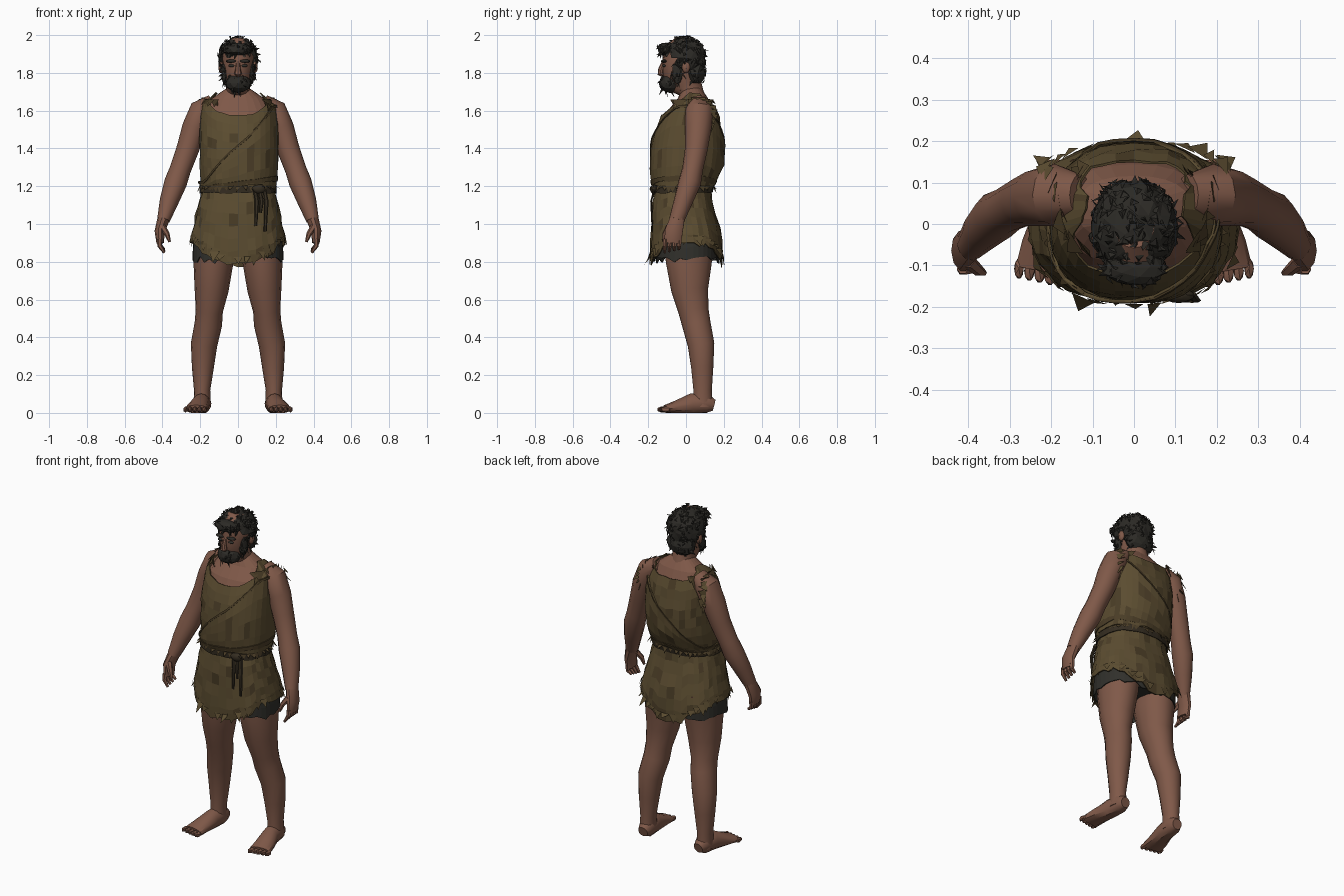
import bpy, bmesh, math, random
from math import sin, cos, pi
from mathutils import Vector

random.seed(4)
rnd = random.uniform
if "Cube" in bpy.data.objects:
    bpy.data.objects.remove(bpy.data.objects["Cube"])


def material(name, rgb):
    m = bpy.data.materials.new(name)
    m.use_nodes = True
    m.diffuse_color = (*rgb, 1)
    bsdf = m.node_tree.nodes["Principled BSDF"]
    bsdf.inputs["Base Color"].default_value = (*rgb, 1)
    bsdf.inputs["Roughness"].default_value = 0.9
    return m


skin = material("skin", (0.215, 0.1, 0.066))
cloth = material("olive_cloth", (0.105, 0.073, 0.03))
worn = material("worn_cloth", (0.07, 0.047, 0.02))
strap = material("dark_strap", (0.035, 0.026, 0.015))
lining = material("dark_lining", (0.03, 0.029, 0.024))
hair = material("black_hair", (0.025, 0.023, 0.019))
smooth_parts = []


def finish(name, bm, mats, smooth=False):
    bmesh.ops.recalc_face_normals(bm, faces=bm.faces[:])
    mesh = bpy.data.meshes.new(name)
    bm.to_mesh(mesh)
    bm.free()
    for m in mats:
        mesh.materials.append(m)
    ob = bpy.data.objects.new(name, mesh)
    bpy.context.collection.objects.link(ob)
    if smooth:
        smooth_parts.append(ob)
    return ob


def bridge(bm, rings, closed=True):
    n = len(rings[0])
    for lower, upper in zip(rings, rings[1:]):
        for i in range(n if closed else n - 1):
            j = (i + 1) % n
            bm.faces.new((lower[i], lower[j], upper[j], upper[i]))


def loft(name, sections, mat, n=12, side=1, ref=(0, 1, 0)):
    """Tube through (x, y, z, half width, half depth) sections."""
    bm, rings = bmesh.new(), []
    pts = [Vector((s[0] * side, s[1], s[2])) for s in sections]
    for i, (p, s) in enumerate(zip(pts, sections)):
        t = (pts[min(i + 1, len(pts) - 1)] - pts[max(i - 1, 0)]).normalized()
        u = Vector(ref).cross(t).normalized()
        v = t.cross(u)
        ring = [p + u * s[3] * cos(k * 2 * pi / n) + v * s[4] * sin(k * 2 * pi / n) for k in range(n)]
        rings.append([bm.verts.new((q.x, q.y, max(q.z, 0))) for q in ring])
    bridge(bm, rings)
    bm.faces.new(rings[0])
    bm.faces.new(rings[-1])
    return finish(name, bm, [mat], True)


def blob(name, center, radii, mat, jitter=0.0, locks=0.0, keep=None, detail=2):
    """Ellipsoid, optionally trimmed and covered with hair locks."""
    bm = bmesh.new()
    bmesh.ops.create_icosphere(bm, subdivisions=detail, radius=1)
    c = Vector(center)
    for v in bm.verts:
        k = 1 + rnd(-jitter, jitter)
        v.co = c + Vector([v.co[i] * radii[i] * k for i in range(3)])
    if keep:
        gone = [f for f in bm.faces if not keep(f.calc_center_median())]
        bmesh.ops.delete(bm, geom=gone, context="FACES")
    if locks:
        for f in list(bm.faces):
            if random.random() > locks:
                continue
            p = f.calc_center_median()
            out = (p - c).normalized()
            flow = Vector((rnd(-1, 1), rnd(-1, 1), rnd(-1.6, 0.3)))
            across = out.cross(flow).normalized() * 0.012
            tip = p + out * rnd(0.004, 0.014) + flow * 0.016
            root = p - flow * 0.01
            a, b, d, e = [bm.verts.new(q) for q in (root - across, root + across, tip, p + out * 0.01)]
            for tri in ((a, d, e), (d, b, e), (b, a, e)):
                bm.faces.new(tri)
    return finish(name, bm, [mat], not locks)


# Body outline: height, half width, front y, back y
OUTLINE = [(0.76, 0.255, -0.185, 0.19), (0.9, 0.25, -0.185, 0.19), (1.0, 0.23, -0.18, 0.17),
           (1.1, 0.21, -0.175, 0.14), (1.18, 0.185, -0.16, 0.125), (1.23, 0.195, -0.175, 0.15),
           (1.32, 0.2, -0.18, 0.19), (1.45, 0.2, -0.17, 0.19), (1.56, 0.2, -0.135, 0.175),
           (1.63, 0.19, -0.095, 0.15), (1.68, 0.14, -0.045, 0.125), (1.73, 0.06, -0.03, 0.09)]


def on_body(a, z, off=0.0):
    z = min(max(z, OUTLINE[0][0]), OUTLINE[-1][0])
    for lo, hi in zip(OUTLINE, OUTLINE[1:]):
        if z <= hi[0]:
            break
    f = (z - lo[0]) / (hi[0] - lo[0])
    rx, front, back = [lo[i] + (hi[i] - lo[i]) * f for i in (1, 2, 3)]
    soft = lambda v: math.copysign(abs(v) ** 0.85, v)
    return Vector(((rx + off) * soft(cos(a)),
                   (front + back) / 2 + ((back - front) / 2 + off) * soft(sin(a)), z))


def shell(name, low, high, off, mats, rows=5, cols=36, ragged=0.0, crease=0.0):
    """Garment layer around the body between two height rules."""
    bm, rings = bmesh.new(), []
    angles = [i * 2 * pi / cols for i in range(cols)]
    lows = [low(a) + rnd(-ragged, ragged) for a in angles]
    highs = [high(a) + rnd(-ragged, ragged) * 0.4 for a in angles]
    for r in range(rows + 1):
        rings.append([bm.verts.new(on_body(a, l + (h - l) * r / rows, off + rnd(-crease, crease)))
                      for a, l, h in zip(angles, lows, highs)])
    bridge(bm, rings)
    for f in bm.faces:
        if len(mats) > 1 and random.random() < 0.12:
            f.material_index = 1
    ob = finish(name, bm, mats)
    mod = ob.modifiers.new("thickness", "SOLIDIFY")
    mod.thickness = 0.006
    return ob


def tatters(name, spots, mat, size):
    """Torn triangular scraps hanging from the given points."""
    bm = bmesh.new()
    for p, out in spots:
        side = out.cross(Vector((0, 0, 1))).normalized() * size * rnd(0.3, 0.6)
        tip = p + out * rnd(0, size * 0.5) + Vector((rnd(-0.3, 0.3), rnd(-0.3, 0.3), rnd(-1.2, -0.4))) * size
        bm.faces.new([bm.verts.new(q) for q in (p - side, tip, p + side)])
    return finish(name, bm, [mat])


# Torso, neck and head
shell("torso", lambda a: 1.15, lambda a: 1.73, -0.016, [skin], rows=9, cols=24)
loft("head_and_neck", [(0, 0.045, 1.62, 0.075, 0.07), (0, 0.03, 1.7, 0.062, 0.062),
     (0, 0, 1.74, 0.066, 0.085), (0, -0.015, 1.78, 0.076, 0.105), (0, -0.018, 1.85, 0.082, 0.11),
     (0, -0.01, 1.93, 0.08, 0.1), (0, 0, 1.97, 0.05, 0.06)], skin, 16)
loft("nose", [(0, -0.118, 1.86, 0.01, 0.01), (0, -0.133, 1.82, 0.014, 0.014),
     (0, -0.136, 1.795, 0.02, 0.015), (0, -0.12, 1.785, 0.01, 0.01)], skin, 8)

# Hair and beard
blob("hair", (0, -0.008, 1.88), (0.103, 0.114, 0.108), hair, 0.05, 0.55,
     lambda p: (p.z > 1.89 or p.y > -0.045), 3)
blob("nape_hair", (0, 0.045, 1.8), (0.088, 0.06, 0.075), hair, 0.06, 0.5)
blob("fringe", (0, -0.105, 1.925), (0.075, 0.045, 0.036), hair, 0.08, 0.5)
blob("beard", (0, -0.085, 1.745), (0.068, 0.06, 0.05), hair, 0.04, 0.3)

# Face details, arms, hands, legs and feet on both sides
for word, s in (("left", 1), ("right", -1)):
    blob(word + "_sideburn", (s * 0.072, -0.045, 1.8), (0.016, 0.03, 0.06), hair, 0.08, 0.3)
    blob(word + "_ear", (s * 0.09, 0, 1.83), (0.014, 0.022, 0.032), skin)
    blob(word + "_eye", (s * 0.034, -0.116, 1.838), (0.018, 0.01, 0.008), lining)
    blob(word + "_brow", (s * 0.036, -0.117, 1.862), (0.03, 0.016, 0.009), hair)

    loft(word + "_arm", [(0.13, 0.07, 1.65, 0.04, 0.05), (0.19, 0.07, 1.6, 0.068, 0.075),
         (0.23, 0.065, 1.51, 0.066, 0.07), (0.265, 0.055, 1.4, 0.06, 0.06),
         (0.305, 0.035, 1.29, 0.056, 0.055), (0.33, 0.02, 1.22, 0.06, 0.06),
         (0.365, -0.015, 1.12, 0.05, 0.05), (0.395, -0.05, 1.02, 0.034, 0.04)], skin, side=s)
    loft(word + "_palm", [(0.393, -0.045, 1.03, 0.033, 0.04), (0.415, -0.065, 0.96, 0.027, 0.05),
         (0.412, -0.07, 0.9, 0.02, 0.046)], skin, 10, s)
    for i in range(4):
        y = -0.108 + i * 0.025
        loft(f"{word}_finger_{i + 1}", [(0.414, y, 0.92, 0.014, 0.013), (0.415, y - 0.004, 0.885, 0.013, 0.012),
             (0.39, y - 0.005, 0.848 + 0.006 * i, 0.007, 0.007)], skin, 6, s)
    loft(word + "_thumb", [(0.4, -0.09, 0.985, 0.018, 0.018), (0.375, -0.113, 0.945, 0.014, 0.014),
         (0.362, -0.118, 0.905, 0.007, 0.007)], skin, 6, s)

    loft(word + "_leg", [(0.125, 0.02, 0.95, 0.1, 0.14), (0.13, 0.015, 0.8, 0.106, 0.125),
         (0.14, 0.02, 0.65, 0.09, 0.1), (0.152, 0.04, 0.54, 0.072, 0.082),
         (0.157, 0.055, 0.47, 0.073, 0.077), (0.18, 0.08, 0.36, 0.07, 0.072),
         (0.186, 0.086, 0.24, 0.058, 0.06), (0.19, 0.088, 0.12, 0.043, 0.05),
         (0.19, 0.088, 0.03, 0.046, 0.055)], skin, 14, s)
    loft(word + "_foot", [(0.185, 0.148, 0.04, 0.03, 0.03), (0.187, 0.11, 0.05, 0.046, 0.055),
         (0.195, 0.03, 0.045, 0.046, 0.058), (0.213, -0.05, 0.03, 0.058, 0.036),
         (0.222, -0.11, 0.02, 0.064, 0.022)], skin, 12, s, (0, 0, 1))
    for i in range(5):
        blob(f"{word}_toe_{i + 1}", (s * (0.178 + i * 0.025), -0.128 + 0.005 * i, 0.018),
             (0.017 - 0.001 * i, 0.028, 0.017), skin, detail=1)


# Tunic with an open neck and a diagonal wrap over it
def neckline(a):
    depth = 0.17 if sin(a) < 0 else 0.1
    return 1.695 - depth * max(0, abs(sin(a)) - 0.3)


def wrap_edge(a):
    return min(max(1.42 + 0.235 * cos(a), 1.225), 1.63)


def skirt_hem(a):
    return 0.9 - 0.115 * abs(sin(a)) ** 3


shell("tunic", lambda a: 1.185, neckline, 0.004, [cloth, worn], 8, 36, 0.012, 0.004)
shell("diagonal_wrap", lambda a: 1.2, wrap_edge, 0.014, [cloth, worn], 4, 36, 0.012, 0.003)
shell("wrap_edge_fold", lambda a: wrap_edge(a) - 0.012, wrap_edge, 0.018, [worn], 1, 36)

# Skirt, lining and closed hips underneath
shell("skirt", skirt_hem, lambda a: 1.185, 0.004, [cloth, worn], 6, 40, 0.02, 0.005)
shell("skirt_lining", lambda a: 0.81, lambda a: 1.0, -0.012, [lining], 3, 40, 0.02)
loft("hip_lining", [(0, 0.01, 0.84, 0.15, 0.1), (0, 0.01, 0.9, 0.22, 0.155), (0, 0, 1.1, 0.19, 0.14)], lining, 16)

# Belt, drooping back sash and tied cords
shell("belt", lambda a: 1.165, lambda a: 1.2, 0.014, [strap], 1, 32, 0.005)
shell("sash", lambda a: 1.2 + 0.03 * cos(a), lambda a: 1.225 + 0.03 * cos(a), 0.016, [worn], 1, 32, 0.006)
blob("belt_knot", (0.11, -0.172, 1.185), (0.035, 0.02, 0.026), strap, 0.1)
for i, drop in enumerate((0.19, 0.12, 0.22)):
    x = 0.09 + 0.025 * i
    loft(f"belt_cord_{i + 1}", [(x, -0.168, 1.18, 0.01, 0.006), (x + 0.01, -0.185, 1.12, 0.012, 0.005),
         (x + 0.004, -0.178, 1.18 - drop, 0.008, 0.004)], strap, 6)

# Torn scraps along the hem, waist and armholes
ring = [i * 2 * pi / 44 for i in range(44)]
outward = lambda a: Vector((cos(a), sin(a), 0))
tatters("hem_scraps", [(on_body(a, skirt_hem(a) + 0.04, 0.008), outward(a)) for a in ring], cloth, 0.05)
tatters("waist_scraps", [(on_body(a, 1.2, 0.014), outward(a)) for a in ring], worn, 0.035)
for word, s in (("left", 1), ("right", -1)):
    rim = [(Vector((s * (0.185 + 0.03 * cos(a)), 0.065 + 0.085 * cos(a), 1.58 + 0.09 * sin(a))),
            Vector((s, cos(a), 0)).normalized()) for a in ring[::2]]
    tatters(word + "_armhole_scraps", rim, cloth, 0.05)
    cap = [(on_body(a if s > 0 else pi - a, 1.66, 0.015), Vector((s, sin(a), 0)).normalized())
           for a in [rnd(-0.9, 0.9) for _ in range(14)]]
    tatters(word + "_shoulder_scraps", cap, worn, 0.06)

# Smooth the skin while keeping hard creases
bpy.ops.object.select_all(action="DESELECT")
for ob in smooth_parts:
    ob.select_set(True)
bpy.context.view_layer.objects.active = smooth_parts[0]
bpy.ops.object.shade_smooth_by_angle(angle=math.radians(35))
